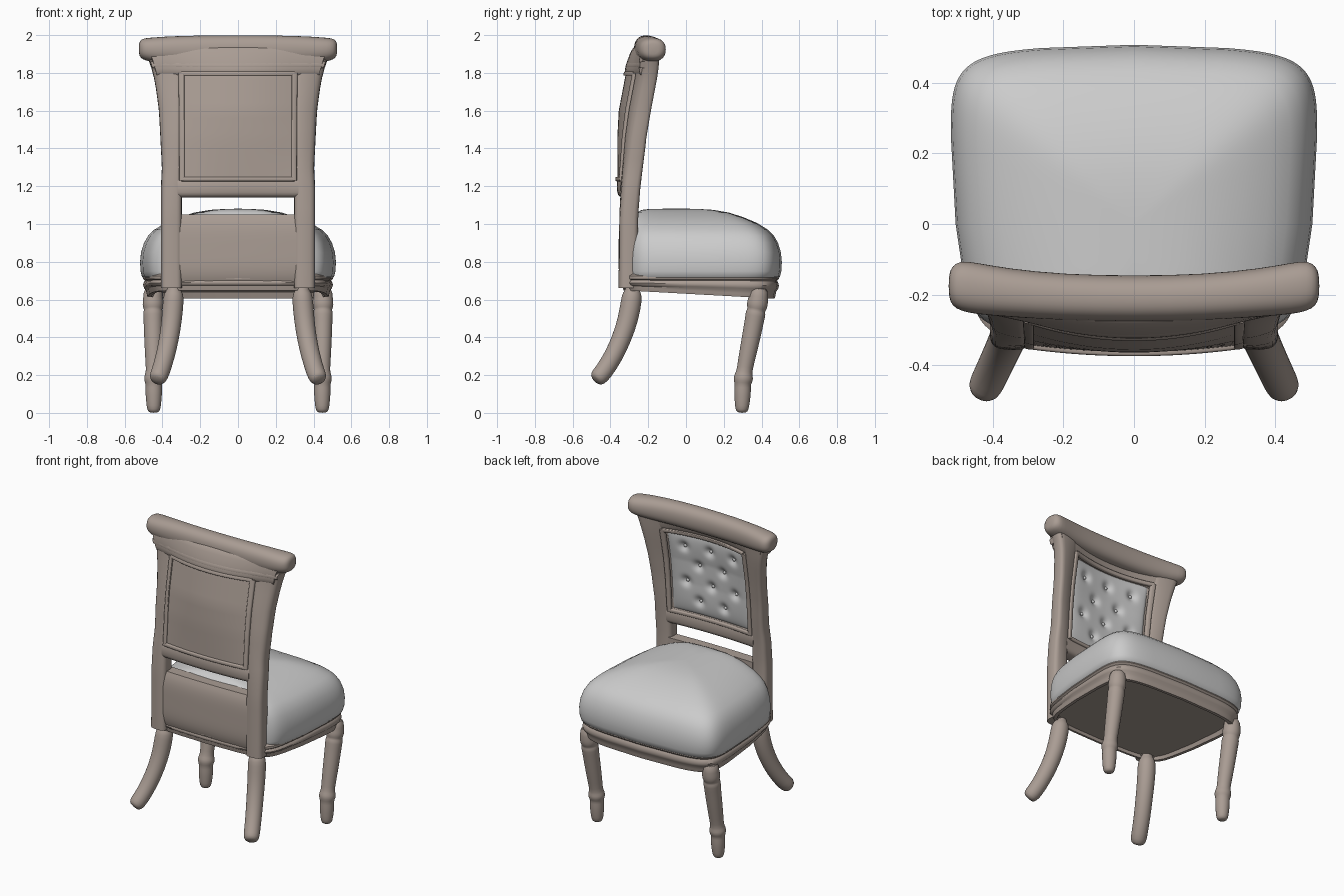
import bpy, bmesh, math
from mathutils import Vector

if "Cube" in bpy.data.objects:
    bpy.data.objects.remove(bpy.data.objects["Cube"])

wood = bpy.data.materials.new("wood")
wood.diffuse_color = (0.40, 0.335, 0.295, 1)
wood.use_nodes = True
wood.node_tree.nodes["Principled BSDF"].inputs["Base Color"].default_value = wood.diffuse_color


def lerp(table, t):
    if t <= table[0][0]:
        return table[0][1]
    for (a, va), (b, vb) in zip(table, table[1:]):
        if t <= b:
            return va + (vb - va) * (t - a) / (b - a)
    return table[-1][1]


def finish(name, bm, mat=wood, subsurf=0, angle=50):
    bmesh.ops.recalc_face_normals(bm, faces=bm.faces)
    me = bpy.data.meshes.new(name)
    bm.to_mesh(me)
    bm.free()
    ob = bpy.data.objects.new(name, me)
    bpy.context.collection.objects.link(ob)
    if mat:
        me.materials.append(mat)
    me.shade_smooth()
    me.set_sharp_from_angle(angle=math.radians(angle))
    if subsurf:
        m = ob.modifiers.new("smooth", 'SUBSURF')
        m.levels = m.render_levels = subsurf
    return ob


def loft(name, rings, closed=True, **kw):
    bm = bmesh.new()
    vs = [[bm.verts.new(p) for p in r] for r in rings]
    n = len(rings[0])
    for a, b in zip(vs, vs[1:]):
        for i in range(n if closed else n - 1):
            j = (i + 1) % n
            bm.faces.new((a[i], a[j], b[j], b[i]))
    if closed:
        bm.faces.new(vs[0])
        bm.faces.new(vs[-1])
    return finish(name, bm, **kw)


def spow(v, e):
    return math.copysign(abs(v) ** e, v)


def section(n, e):
    return [(spow(math.cos(2 * math.pi * i / n), e), spow(math.sin(2 * math.pi * i / n), e)) for i in range(n)]


# Backrest curvature: flat layout (x, depth, z) bent into the hollow, flared back
MID = [(.7, -.318), (1.05, -.312), (1.2, -.316), (1.45, -.318), (1.6, -.31), (1.8, -.272), (1.95, -.222)]
HOLLOW = [(.7, .015), (1.05, .012), (1.2, .03), (1.4, .06), (1.6, .085), (1.8, .085), (1.95, .045)]
OUTER = [(1.2, -.005), (1.6, .015), (1.75, .035), (1.85, .06), (1.92, .09)]


def warp(x, d, z):
    flare = max(0, (abs(x) - .3) / .1) * lerp(OUTER, z)
    y = lerp(MID, z) + lerp(HOLLOW, z) * (x / .4) ** 2 + d
    return (x + math.copysign(flare, x), y, z)


def upright(name, x, d, z0, z1, hx, hd, n=24):
    rings = [[warp(x + hx * a, d + hd * b, z0 + (z1 - z0) * k / n) for a, b in section(20, .6)] for k in range(n + 1)]
    return loft(name, rings)


def rail(name, x, d, z0, z1, hd, n=20):
    zc, hz = (z0 + z1) / 2, (z1 - z0) / 2
    rings = [[warp(-x + 2 * x * k / n, d + hd * a, zc + hz * b) for a, b in section(20, .6)] for k in range(n + 1)]
    return loft(name, rings)


def slab(name, x, d0, d1, z0, z1, puff=0):
    bm = bmesh.new()
    bmesh.ops.create_cube(bm, size=1)
    bmesh.ops.subdivide_edges(bm, edges=bm.edges, cuts=15, use_grid_fill=True)
    for v in bm.verts:
        c = v.co
        bulge = puff * (1 - (2 * c.z) ** 4) * (.5 - c.y)
        v.co = warp(c.x * 2 * x, d0 + (d1 - d0) * (c.y + .5) - bulge, z0 + (z1 - z0) * (c.z + .5))
    return finish(name, bm)


def tube(name, pts, mirror=1):
    """Round bar through (x, y, z, radius) points."""
    P = [Vector((p[0] * mirror, p[1], p[2])) for p in pts]
    rings = []
    for i, p in enumerate(P):
        t = (P[min(i + 1, len(P) - 1)] - P[max(i - 1, 0)]).normalized()
        u = t.cross(Vector((0, 1, 0)) if abs(t.y) < .8 else Vector((1, 0, 0))).normalized()
        w = t.cross(u)
        rings.append([p + (u * a + w * b) * pts[i][3] for a, b in section(16, 1)])
    return loft(name, rings, subsurf=1, angle=80)


# Backrest frame: posts, rails, panel and raised mouldings on both faces
for s, side in ((-1, "left"), (1, "right")):
    upright(f"back_post_{side}", .35 * s, 0, .66, 1.93, .053, .05)
    for d, face in ((-.046, "rear"), (.045, "inner")):
        upright(f"{face}_moulding_{side}", .297 * s, d, 1.23, 1.80, .014, .012)
rail("lower_back_rail", .32, 0, 1.14, 1.25, .05)
rail("upper_back_rail", .39, -.008, 1.78, 1.95, .052)
slab("back_panel", .31, -.046, .02, 1.2, 1.84)
slab("seat_back_panel", .31, -.02, .05, .69, 1.05, puff=.022)
for d, face in ((-.046, "rear"), (.045, "inner")):
    rail(f"{face}_moulding_low", .3, d, 1.226, 1.25, .012)
    rail(f"{face}_moulding_high", .3, d, 1.785, 1.81, .012)
rail("crest_underbead", .40, -.042, 1.825, 1.86, .018)

# Crest rail with rounded ends: x, y, z, half depth, half height
half = [(0, -.212, 1.922, .066, .078), (.2, -.208, 1.922, .066, .077), (.36, -.194, 1.922, .069, .073),
        (.45, -.182, 1.922, .074, .066), (.49, -.175, 1.925, .072, .06), (.515, -.175, 1.927, .058, .05),
        (.525, -.175, 1.927, .03, .03)]
crest = [(-p[0],) + p[1:] for p in half[:0:-1]] + half
loft("crest_rail", [[(x, y + hd * a, z + hz * b) for a, b in section(20, .85)] for x, y, z, hd, hz in crest],
     subsurf=1, angle=80)

# Tufted back pad
buttons = [(x, z) for k, z in enumerate((1.34, 1.46, 1.58, 1.70))
           for x in ((-.18, 0, .18) if k % 2 else (-.09, .09))]


def pad_depth(x, z):
    a, b = x / .29, (z - 1.52) / .28
    d = .015 + .035 * max(0, (1 - a ** 4) * (1 - b ** 4)) ** .5
    return d - sum(.025 * math.exp(-((x - p) ** 2 + (z - q) ** 2) / .0008) for p, q in buttons)


pad = [[(-.29 + .58 * i / 48, 1.24 + .56 * k / 48) for i in range(49)] for k in range(49)]
loft("tufted_back_pad", [[warp(x, pad_depth(x, z), z) for x, z in row] for row in pad], closed=False, mat=None)
for i, (x, z) in enumerate(buttons):
    bm = bmesh.new()
    bmesh.ops.create_uvsphere(bm, u_segments=10, v_segments=6, radius=.011)
    bmesh.ops.translate(bm, verts=bm.verts, vec=warp(x, pad_depth(x, z) + .002, z))
    finish(f"tuft_button_{i + 1}", bm, mat=None)


# Seat outline: soft-cornered box, bowed front and back, narrower at the back
def seat_ring(s, z, back, back_power=1.0, tilt=0):
    out = []
    for u, v in section(96, .25):
        x = u * s * (.525 - .07 * ((1 - v) / 2) ** 2)
        bow = 1 - .07 * u * u
        y = .51 * v * s * bow if v > 0 else back * v * s ** back_power * bow
        out.append((x, y, z - tilt * (y + .35)))
    return out


# Seat frame with stepped moulding and recessed underside
frame = [(.02, .668, .04), (.86, .668, .04), (.88, .65, .055), (.92, .65, .055), (.93, .665, .05), (.935, .675, .04),
         (.955, .68, .03), (.965, .69, .02), (.955, .70, .01), (.945, .703, .005), (.965, .71, 0), (.965, .725, 0),
         (.94, .735, 0), (.02, .735, 0)]
loft("seat_frame", [seat_ring(s, z, .36, 1, t) for s, z, t in frame], angle=40)

# Domed seat cushion
dome = [(.95, .71), (.975, .72), (.99, .75), (.995, .80), (.985, .85), (.955, .90), (.91, .94), (.85, .97),
        (.74, 1.005), (.6, 1.035), (.45, 1.06), (.28, 1.075), (.12, 1.08), (.01, 1.081)]
loft("seat_cushion", [seat_ring(s, z, .32, .25) for s, z in dome], mat=None, angle=80)

# Legs: turned front pair, swept-out rear pair
front = [(.45, .385, .67, .05), (.45, .383, .61, .052), (.45, .38, .59, .056), (.45, .375, .56, .056),
         (.45, .372, .545, .046), (.45, .369, .53, .055), (.449, .365, .505, .052), (.448, .345, .4, .05),
         (.446, .318, .27, .045), (.446, .308, .215, .041), (.446, .305, .195, .052), (.446, .302, .17, .052),
         (.446, .30, .15, .042), (.446, .30, .12, .046), (.446, .298, .06, .041), (.446, .296, .015, .036),
         (.446, .296, 0, .022)]
rear = [(.34, -.285, .69, .035), (.34, -.285, .65, .036), (.34, -.285, .635, .05), (.342, -.288, .60, .057),
        (.35, -.305, .5, .055), (.363, -.338, .4, .053), (.385, -.383, .3, .051), (.41, -.438, .215, .05),
        (.425, -.467, .184, .049), (.432, -.481, .17, .03)]
for s, side in ((-1, "left"), (1, "right")):
    tube(f"front_leg_{side}", front, s)
    tube(f"rear_leg_{side}", rear, s)
